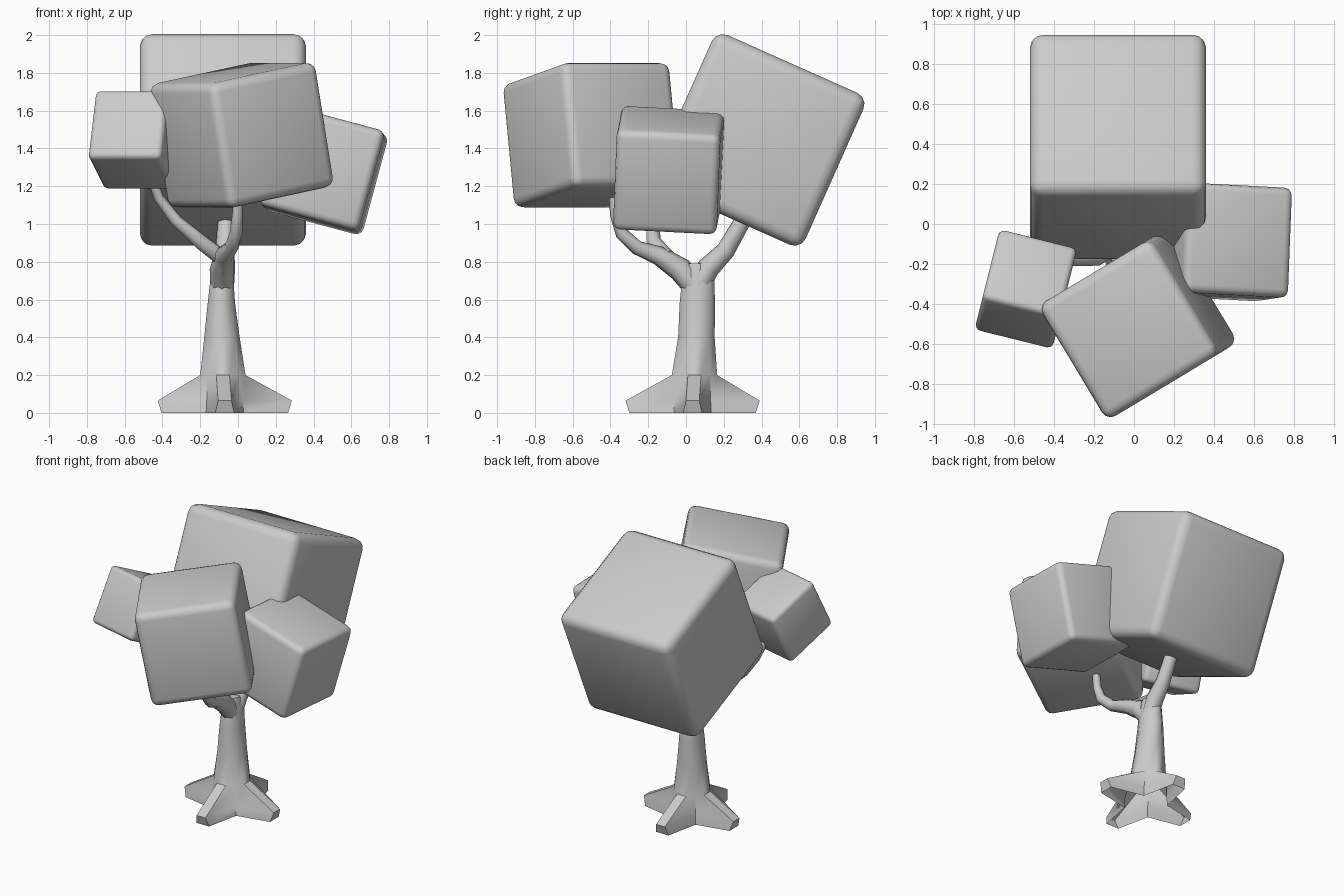
import bpy, bmesh
from math import radians, cos, sin, pi
from mathutils import Matrix

if "Cube" in bpy.data.objects:
    bpy.data.objects.remove(bpy.data.objects["Cube"])


def finish(obj, angle=35):
    bpy.ops.object.select_all(action='DESELECT')
    obj.select_set(True)
    bpy.context.view_layer.objects.active = obj
    bpy.ops.object.shade_smooth_by_angle(angle=radians(angle))


def mesh_object(name, bm):
    bmesh.ops.recalc_face_normals(bm, faces=bm.faces)
    me = bpy.data.meshes.new(name)
    bm.to_mesh(me)
    bm.free()
    obj = bpy.data.objects.new(name, me)
    bpy.context.collection.objects.link(obj)
    return obj


# Foliage: rounded cubes, tilted about x and y, then turned about z
def foliage(name, centre, size, rot, bevel):
    bm = bmesh.new()
    bmesh.ops.create_cube(bm, size=size)
    bmesh.ops.bevel(bm, geom=bm.edges[:], offset=bevel, segments=3,
                    profile=0.5, affect='EDGES')
    rx, ry, rz = (radians(a) for a in rot)
    m = (Matrix.Translation(centre) @ Matrix.Rotation(rz, 4, 'Z')
         @ Matrix.Rotation(ry, 4, 'Y') @ Matrix.Rotation(rx, 4, 'X'))
    bm.transform(m)
    finish(mesh_object(name, bm), 60)


foliage("foliage_back", (-0.08, 0.385, 1.445), 0.88, (-24, 0, 0), 0.065)
foliage("foliage_front", (0.02, -0.50, 1.47), 0.67, (0, -10.5, 31), 0.05)
foliage("foliage_right", (0.452, -0.09, 1.285), 0.55, (-3, 15, -3), 0.04)
foliage("foliage_left", (-0.54, -0.325, 1.445), 0.40, (-26, 0, -14), 0.03)


# Trunk: lofted 12-point rings flaring into four roots, open underneath
def star_ring(bm, z, cx, cy, root, half_w, valley):
    ring = []
    for k in range(4):
        a = k * pi / 2
        c, s = cos(a), sin(a)
        for w in (-half_w, half_w):
            ring.append(bm.verts.new((cx + root * c - w * s, cy + root * s + w * c, z)))
        d = a + pi / 4
        ring.append(bm.verts.new((cx + valley * cos(d), cy + valley * sin(d), z)))
    return ring


def round_ring(bm, z, cx, cy, hx, hy):
    return [bm.verts.new((cx + hx * cos(a), cy + hy * sin(a), z))
            for a in (radians(-15 + 30 * i) for i in range(12))]


bm = bmesh.new()
rings = [
    star_ring(bm, 0.0, -0.07, 0.035, 0.335, 0.05, 0.14),
    star_ring(bm, 0.065, -0.07, 0.035, 0.355, 0.035, 0.135),
    star_ring(bm, 0.20, -0.08, 0.045, 0.12, 0.035, 0.12),
    round_ring(bm, 0.40, -0.085, 0.055, 0.097, 0.10),
    round_ring(bm, 0.58, -0.088, 0.06, 0.075, 0.097),
    round_ring(bm, 0.72, -0.085, 0.065, 0.062, 0.087),
    round_ring(bm, 0.79, -0.08, 0.06, 0.045, 0.055),
]
for low, high in zip(rings, rings[1:]):
    for i in range(12):
        j = (i + 1) % 12
        bm.faces.new((low[i], low[j], high[j], high[i]))
bm.faces.new(rings[-1])
finish(mesh_object("trunk", bm), 45)


# Branches: tapered tubes along short paths of (x, y, z, radius)
def branch(name, path):
    cu = bpy.data.curves.new(name, 'CURVE')
    cu.dimensions = '3D'
    cu.bevel_depth = 1.0
    cu.bevel_resolution = 2
    cu.use_fill_caps = True
    sp = cu.splines.new('POLY')
    sp.points.add(len(path) - 1)
    for p, (x, y, z, r) in zip(sp.points, path):
        p.co = (x, y, z, 1)
        p.radius = r
    tmp = bpy.data.objects.new(name, cu)
    bpy.context.collection.objects.link(tmp)
    bpy.ops.object.select_all(action='DESELECT')
    tmp.select_set(True)
    bpy.context.view_layer.objects.active = tmp
    bpy.ops.object.convert(target='MESH')
    finish(bpy.context.view_layer.objects.active, 60)


branch("branch_back", [(-0.08, 0.07, 0.68, 0.06), (-0.075, 0.12, 0.77, 0.06),
                       (-0.07, 0.21, 0.86, 0.05), (-0.065, 0.29, 1.0, 0.045),
                       (-0.065, 0.34, 1.15, 0.04)])
branch("branch_front", [(-0.085, 0.05, 0.66, 0.06), (-0.085, -0.03, 0.76, 0.065),
                        (-0.075, -0.15, 0.835, 0.05), (-0.035, -0.26, 0.875, 0.038),
                        (-0.01, -0.34, 0.95, 0.035), (-0.003, -0.375, 1.05, 0.028),
                        (0.0, -0.385, 1.18, 0.025)])
branch("branch_left", [(-0.085, -0.10, 0.82, 0.045), (-0.19, -0.17, 0.90, 0.042),
                       (-0.33, -0.18, 1.02, 0.033), (-0.42, -0.19, 1.14, 0.028),
                       (-0.48, -0.25, 1.30, 0.025)])
